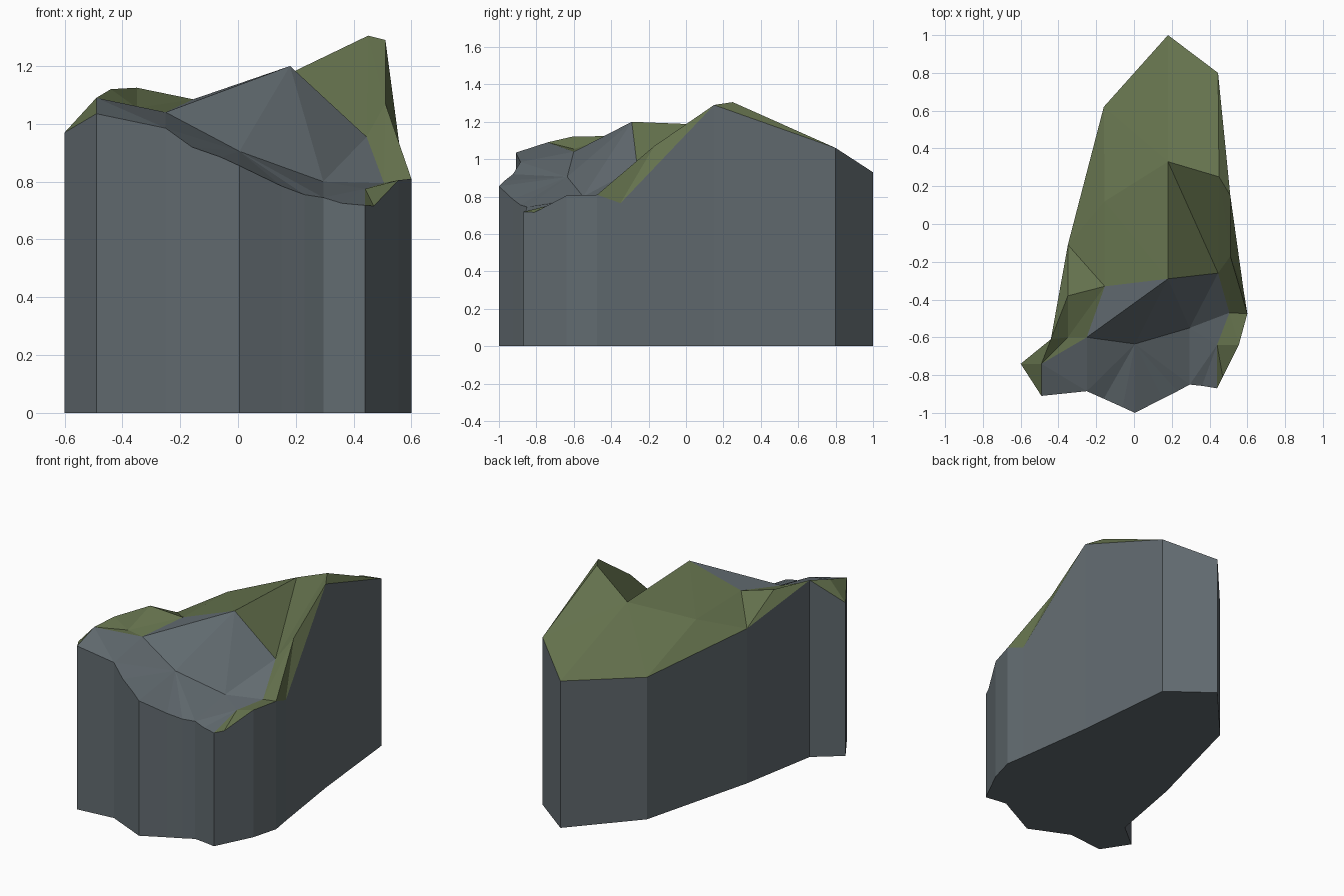
import bpy
from mathutils import Vector
from mathutils.geometry import delaunay_2d_cdt

if "Cube" in bpy.data.objects:
    bpy.data.objects.remove(bpy.data.objects["Cube"])

# Upper rim of the cliff wall, walked counter-clockwise
rim = dict(
    back=(0.18, 1.0, 0.93), back_left=(-0.16, 0.62, 0.90), left=(-0.35, -0.11, 0.98),
    left_notch=(-0.44, -0.61, 1.12), left_tip=(-0.60, -0.74, 0.97),
    front_left=(-0.49, -0.91, 1.035), front_a=(-0.25, -0.885, 0.985),
    front_b=(-0.16, -0.925, 0.92), front_c=(-0.06, -0.97, 0.885),
    front_tip=(0.005, -1.0, 0.855), front_d=(0.15, -0.925, 0.785),
    front_e=(0.23, -0.885, 0.755), front_f=(0.295, -0.85, 0.745),
    front_g=(0.36, -0.857, 0.725), front_right=(0.44, -0.87, 0.718),
    right_a=(0.47, -0.81, 0.716), right_b=(0.555, -0.64, 0.805),
    right_tip=(0.60, -0.475, 0.81), right_dip=(0.58, -0.35, 0.765),
    right=(0.51, 0.15, 1.29), back_right=(0.445, 0.80, 1.06))

# Peaks, ledges and hollows inside the rim
inner = dict(
    summit=(0.45, 0.25, 1.305), saddle=(0.18, 0.33, 1.175), peak=(0.18, -0.29, 1.2),
    shoulder=(0.445, -0.26, 0.955), right_step=(0.51, -0.17, 1.07),
    right_ledge=(0.505, -0.47, 0.795), low_ledge=(0.44, -0.64, 0.775),
    ledge_a=(0.295, -0.55, 0.80), ledge_b=(0.005, -0.635, 0.905),
    ledge_c=(-0.25, -0.60, 1.04), left_ledge=(-0.49, -0.74, 1.09),
    hollow=(-0.35, -0.60, 1.055), left_hump=(-0.35, -0.38, 1.125),
    mid_hump=(-0.155, -0.33, 1.085), meadow=(-0.155, 0.12, 1.075))

# Ridge and crease lines kept as mesh edges
creases = [
    "front_left left_ledge ledge_c mid_hump peak shoulder right_ledge low_ledge front_right",
    "left_tip left_ledge hollow left_hump mid_hump meadow", "left_notch left_ledge",
    "left_notch left_hump left", "hollow ledge_c peak ledge_b ledge_c",
    "ledge_b ledge_a peak saddle summit shoulder ledge_a low_ledge right_b right_ledge",
    "saddle shoulder right_step right_tip right_ledge right_step right",
    "front_tip ledge_b", "front_a ledge_c", "front_f ledge_a", "hollow mid_hump",
    "summit right", "summit back_right", "summit right_step", "saddle meadow back_left",
    "saddle back"]

# Triangulate the terrain
points = {**rim, **inner}
names = list(points)
n = len(rim)
edges = {(i, (i + 1) % n) for i in range(n)}
for line in creases:
    ids = [names.index(w) for w in line.split()]
    edges |= set(zip(ids, ids[1:]))
flat = [Vector(points[k][:2]) for k in names]
_, _, tris, origin, _, _ = delaunay_2d_cdt(flat, list(edges), [], 1, 1e-5)
tris = [tuple(origin[i][0] for i in t) for t in tris if all(origin[i] for i in t)]

# Bare rock lies on the front slope, grass on the rest
bare = {k for k in names if k.startswith("front")} | set(
    "left_ledge ledge_a ledge_b ledge_c mid_hump peak shoulder right_ledge low_ledge".split())
rock_top = [t for t in tris if all(names[i] in bare for i in t)]
grass_top = [t for t in tris if t not in rock_top]


def build(name, verts, faces, color):
    used = sorted({i for f in faces for i in f})
    slot = {v: i for i, v in enumerate(used)}
    mesh = bpy.data.meshes.new(name)
    mesh.from_pydata([verts[i] for i in used], [], [[slot[i] for i in f] for f in faces])
    mat = bpy.data.materials.new(name)
    mat.diffuse_color = color
    mat.use_nodes = True
    mat.node_tree.nodes["Principled BSDF"].inputs["Base Color"].default_value = mat.diffuse_color
    mesh.materials.append(mat)
    mesh.update()
    obj = bpy.data.objects.new(name, mesh)
    bpy.context.collection.objects.link(obj)


verts = [points[k] for k in names]
base = len(verts)
verts += [(x, y, 0) for x, y, z in rim.values()]

# Walls and underside
walls = [(i, base + i, base + (i + 1) % n, (i + 1) % n) for i in range(n)]
bottom = [tuple(base + i for i in reversed(range(n)))]

build("rock_cliff", verts, walls + bottom + rock_top, (0.12, 0.145, 0.16, 1))
build("grass_cover", verts, grass_top, (0.13, 0.17, 0.075, 1))
